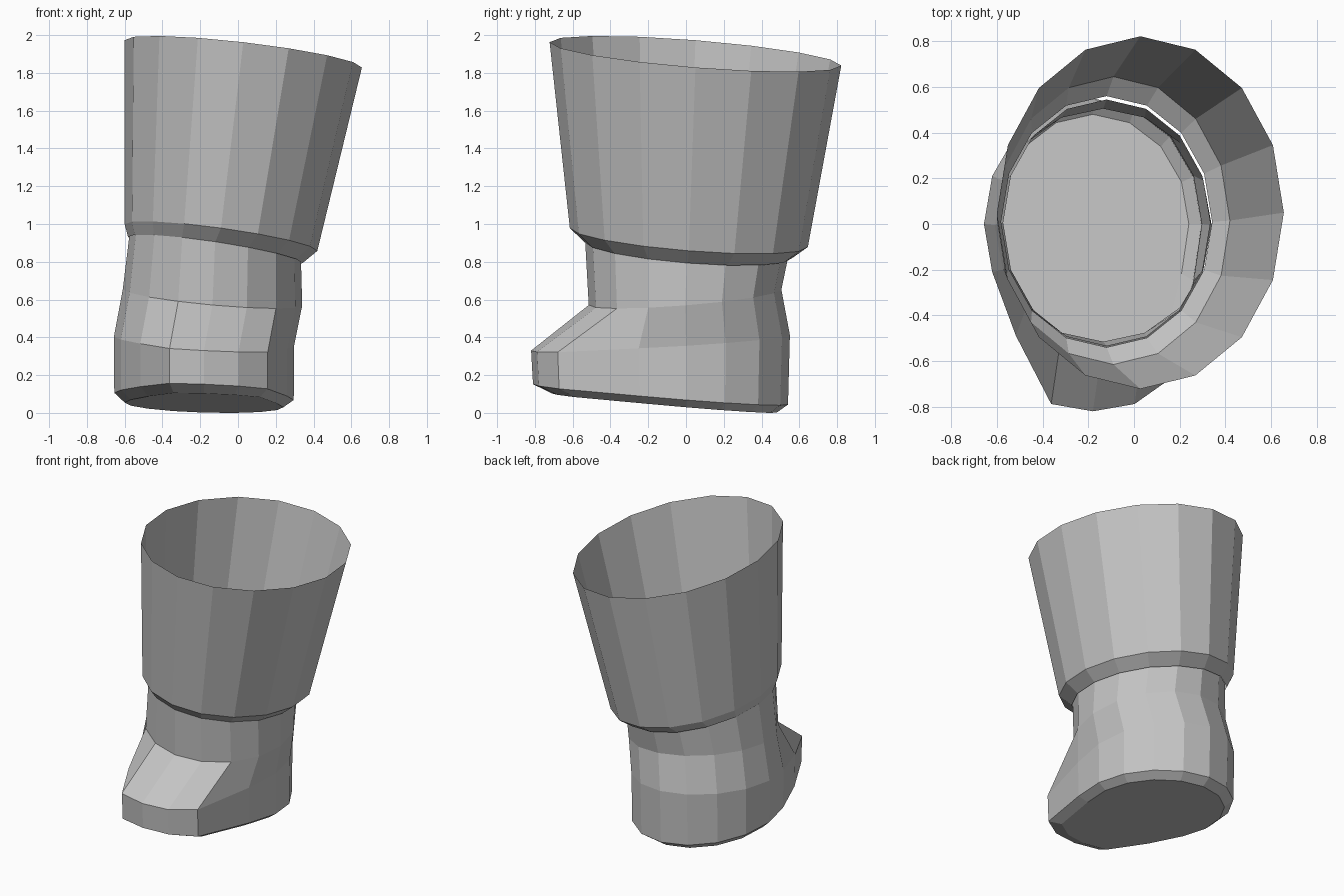
import bpy
import bmesh
from math import cos, sin, tau

SIDES = 16

cube = bpy.data.objects.get("Cube")
if cube:
    bpy.data.objects.remove(cube, do_unlink=True)

grey = bpy.data.materials.new("plain grey")
grey.use_nodes = True
colour = (0.55, 0.55, 0.55, 1)
grey.diffuse_color = colour
grey.node_tree.nodes["Principled BSDF"].inputs["Base Color"].default_value = colour

# Forward push of the ring points that form the toe, by ring index
TOE = {10: 0.1, 11: 0.28, 12: 0.27, 13: 0.28, 14: 0.29, 15: 0.04}


def ring(bm, cx, cy, rx, ry, z, tilt_x, tilt_y, toe=0):
    """Elliptical ring lying on a tilted plane, optionally stretched into a toe."""
    verts = []
    for i in range(SIDES):
        a = tau * i / SIDES
        x = cx + rx * cos(a)
        y = cy + ry * sin(a) - toe * TOE.get(i, 0)
        verts.append(bm.verts.new((x, y, z + tilt_x * x + tilt_y * y)))
    return verts


def loft(name, sections, closed_bottom=False):
    """Join a stack of rings, lowest first, into a flat-shaded shell."""
    bm = bmesh.new()
    rings = [ring(bm, *s) for s in sections]
    for low, high in zip(rings, rings[1:]):
        for i in range(SIDES):
            j = (i + 1) % SIDES
            bm.faces.new((low[i], low[j], high[j], high[i]))
    if closed_bottom:
        bm.faces.new(rings[0][::-1])
    mesh = bpy.data.meshes.new(name)
    bm.to_mesh(mesh)
    bm.free()
    mesh.materials.append(grey)
    obj = bpy.data.objects.new(name, mesh)
    bpy.context.collection.objects.link(obj)
    return obj


# Foot: sole, bevelled sole edge, toe top, instep crease, ankle opening
loft("boot_foot", [
    (-0.18, 0, 0.42, 0.48, 0.037, -0.03, -0.085, 0.85),
    (-0.18, 0, 0.475, 0.54, 0.08, -0.04, -0.08, 1),
    (-0.18, 0, 0.477, 0.55, 0.37, -0.05, 0.06, 1),
    (-0.135, -0.005, 0.475, 0.51, 0.6, -0.09, 0.08),
    (-0.12, 0.005, 0.453, 0.54, 0.87, -0.15, -0.08),
], closed_bottom=True)

# Flared cuff with a tucked-in lower lip, open at the top
loft("boot_cuff", [
    (-0.12, 0.01, 0.462, 0.55, 0.845, -0.15, -0.08),
    (-0.09, 0.015, 0.51, 0.63, 0.917, -0.138, -0.08),
    (0.028, 0.05, 0.628, 0.772, 1.908, -0.115, -0.08),
])
